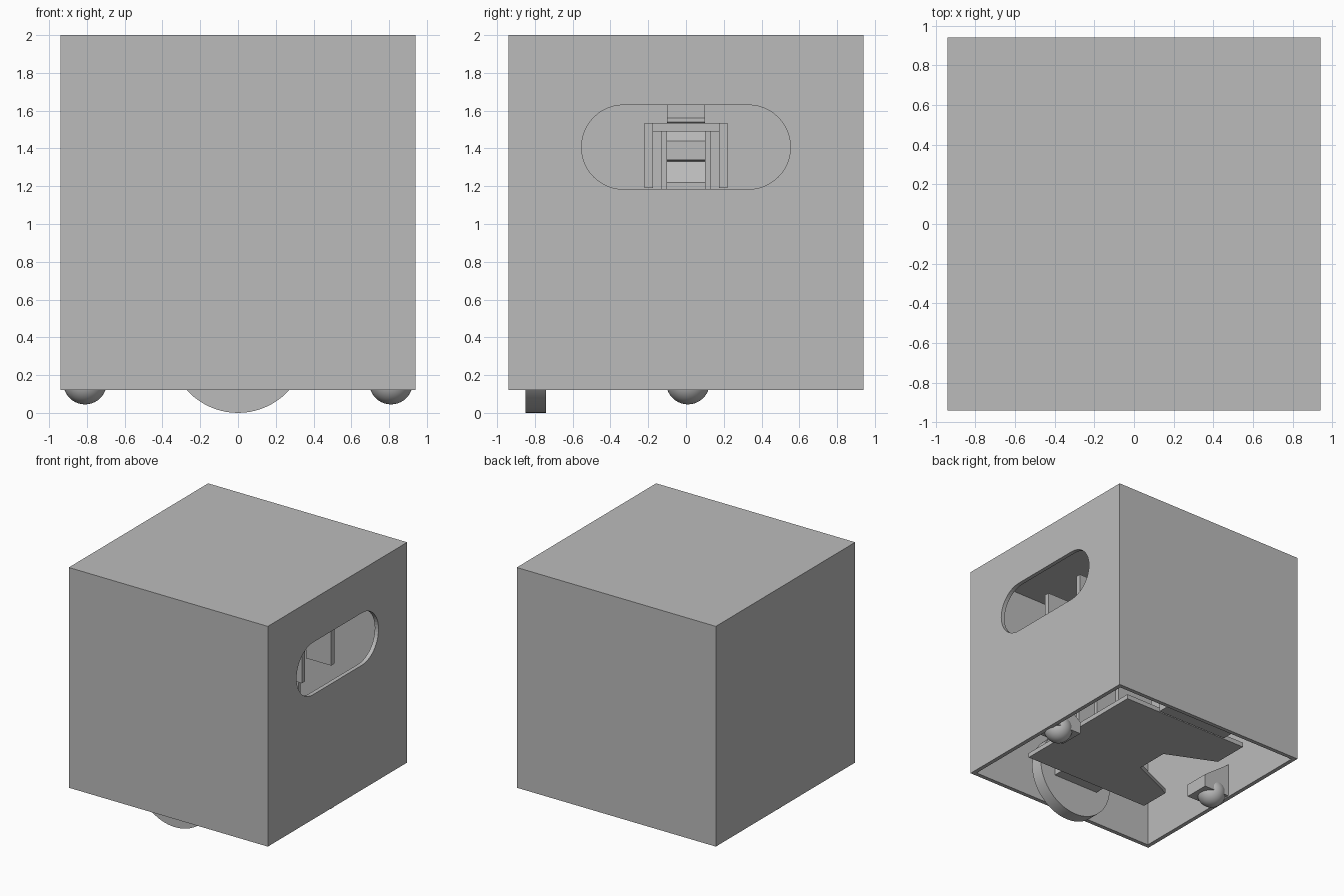
import bpy, bmesh, math
from mathutils import Matrix, Vector

if "Cube" in bpy.data.objects:
    bpy.data.objects.remove(bpy.data.objects["Cube"])

grey = bpy.data.materials.new("light_grey")
grey.diffuse_color = (0.5, 0.5, 0.5, 1)
grey.use_nodes = True
grey.node_tree.nodes["Principled BSDF"].inputs["Base Color"].default_value = grey.diffuse_color


def finish(name, bm, smooth=False):
    bmesh.ops.recalc_face_normals(bm, faces=bm.faces)
    me = bpy.data.meshes.new(name)
    bm.to_mesh(me)
    bm.free()
    me.materials.append(grey)
    ob = bpy.data.objects.new(name, me)
    bpy.context.collection.objects.link(ob)
    if smooth:
        bpy.ops.object.select_all(action='DESELECT')
        ob.select_set(True)
        bpy.context.view_layer.objects.active = ob
        bpy.ops.object.shade_smooth_by_angle(angle=math.radians(35))
    return ob


def box(name, x0, x1, y0, y1, z0, z1):
    bm = bmesh.new()
    m = Matrix.Translation(((x0 + x1) / 2, (y0 + y1) / 2, (z0 + z1) / 2))
    bmesh.ops.create_cube(bm, size=1, matrix=m @ Matrix.Diagonal((x1 - x0, y1 - y0, z1 - z0, 1)))
    return finish(name, bm)


def prism(name, pts, depth, smooth=False):
    """Extrude a closed outline of 3D points along a vector."""
    bm = bmesh.new()
    f = bm.faces.new([bm.verts.new(p) for p in pts])
    new = bmesh.ops.extrude_face_region(bm, geom=[f])["geom"]
    bmesh.ops.translate(bm, vec=Vector(depth), verts=[v for v in new if isinstance(v, bmesh.types.BMVert)])
    return finish(name, bm, smooth)


def apply(ob):
    dg = bpy.context.evaluated_depsgraph_get()
    me = bpy.data.meshes.new_from_object(ob.evaluated_get(dg))
    ob.modifiers.clear()
    ob.data = me


# Cover: open-bottomed cube with a rounded slot in its right wall
H, T = 0.94, 0.035
cover = box("cover", -H, H, -H, H, 0.12, 2)
bm = bmesh.new()
bm.from_mesh(cover.data)
bmesh.ops.delete(bm, geom=[f for f in bm.faces if f.normal.z < -0.5], context='FACES')
bm.to_mesh(cover.data)
bm.free()
solid = cover.modifiers.new("wall", 'SOLIDIFY')
solid.thickness = T
solid.offset = -1
solid.use_even_offset = True
R, half = 0.223, 0.33
slot = []
for i in range(50):
    a = -math.pi / 2 + math.pi * (i % 25) / 24 + (math.pi if i >= 25 else 0)
    side = half if i < 25 else -half
    slot.append((0.8, side + R * math.cos(a), 1.407 + R * math.sin(a)))
cutter = prism("slot_cutter", slot, (0.3, 0, 0))
cutter.hide_render = True
cut = cover.modifiers.new("slot", 'BOOLEAN')
cut.operation = 'DIFFERENCE'
cut.solver = 'EXACT'
cut.object = cutter
apply(cover)
bpy.data.objects.remove(cutter)

# Chassis plate with a tapered notch around the left caster
plate = [(0.61, 0.645), (-0.61, 0.645), (-0.61, 0.33), (-0.19, 0.145),
         (-0.19, -0.145), (-0.61, -0.33), (-0.61, -0.6), (0.61, -0.6)]
prism("chassis_plate", [(x, y, 0.24) for x, y in plate], (0, 0, 0.04))

# Drive wheel and its motor
wheel = [(0.364 * math.cos(a), -0.85, 0.364 + 0.364 * math.sin(a))
         for a in (2 * math.pi * i / 72 for i in range(72))]
prism("drive_wheel", wheel, (0, 0.11, 0), True)
box("motor", -0.22, 0.22, -0.735, -0.45, 0.28, 0.48)

# Ball casters in wedge-shaped holders on both sides
for s, side in ((1, "right"), (-1, "left")):
    bm = bmesh.new()
    bmesh.ops.create_uvsphere(bm, u_segments=40, v_segments=20, radius=0.115,
                              matrix=Matrix.Translation((s * 0.81, 0.01, 0.16)))
    finish("caster_ball_" + side, bm, True)
    wedge = [(0.66, 0.13), (0.905, 0.13), (0.905, 0.42), (0.66, 0.24)]
    prism("caster_holder_" + side, [(s * x, -0.11, z) for x, z in wedge], (0, 0.22, 0))

# Bar along the back of the chassis
box("rear_bar", -0.38, 0.3, 0.68, 0.78, 0.22, 0.32)

# Bracket behind the slot: side panels with flanges, and a rear frame
for s, side in ((1, "back"), (-1, "front")):
    lo, hi = sorted((s * 0.175, s * 0.22))
    box("bracket_panel_" + side, 0.52, 0.757, lo, hi, 1.19, 1.535)
    lo, hi = sorted((s * 0.1, s * 0.13))
    box("inner_panel_" + side, 0.3, 0.5, lo, hi, 0.28, 1.49)
box("bracket_back", 0.5, 0.52, -0.22, 0.22, 1.49, 1.535)

# Central column with sloped undercuts
column = [(-0.1, 0.28), (0.25, 0.28), (0.25, 1.22), (0.16, 1.33), (0.25, 1.34),
          (0.25, 1.44), (0.2, 1.49), (0.28, 1.54), (0.25, 1.56), (0.25, 1.75), (-0.1, 1.75)]
prism("column", [(x, -0.1, z) for x, z in column], (0, 0.2, 0))
